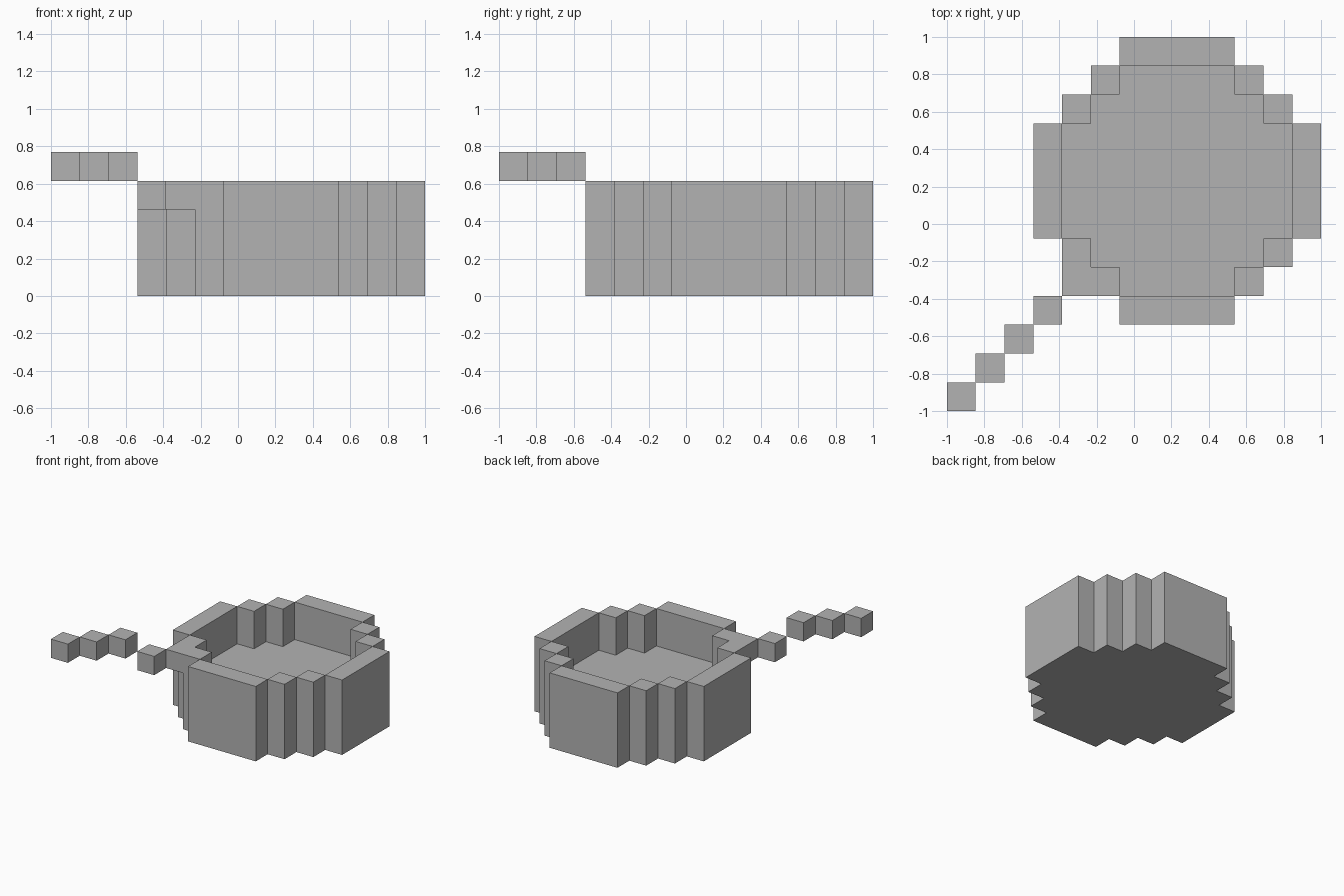
import bpy
import bmesh
from mathutils import Vector

cube = bpy.data.objects.get("Cube")
if cube:
    bpy.data.objects.remove(cube, do_unlink=True)

CELL = 2 / 13                    # edge of one block
CENTRE = Vector((8, 8, 0))       # bowl centre, counted in blocks
ORIGIN = Vector((-1, -1, 0))
HEIGHT, FLOOR = 4, 2             # rim and inner floor levels, in blocks

gray = bpy.data.materials.new("plain gray")
gray.use_nodes = True
gray.diffuse_color = (0.45, 0.45, 0.45, 1)
gray.node_tree.nodes["Principled BSDF"].inputs["Base Color"].default_value = gray.diffuse_color


def add_object(name, bm):
    bmesh.ops.remove_doubles(bm, verts=bm.verts, dist=0.001)
    mesh = bpy.data.meshes.new(name)
    bm.to_mesh(mesh)
    bm.free()
    mesh.materials.append(gray)
    bpy.context.collection.objects.link(bpy.data.objects.new(name, mesh))


def four_turns(points):
    """Yield the points turned about the bowl centre in quarter turns."""
    for _ in range(4):
        yield points
        points = [(-y, x) for x, y in points]


def face(bm, points):
    bm.faces.new([bm.verts.new(ORIGIN + (CENTRE + Vector(p)) * CELL) for p in points])


def wall(bm, outline, low, high, inward=False):
    for (ax, ay), (bx, by) in zip(outline, outline[1:] + outline[:1]):
        quad = [(ax, ay, low), (bx, by, low), (bx, by, high), (ax, ay, high)]
        face(bm, quad[::-1] if inward else quad)


# Stepped outlines, one quarter each
outer_quarter = [(5, 2), (4, 2), (4, 3), (3, 3), (3, 4), (2, 4), (2, 5)]
inner_quarter = [(4, 2), (3, 2), (3, 3), (2, 3), (2, 4)]
outer = [p for quarter in four_turns(outer_quarter) for p in quarter]
inner = [p for quarter in four_turns(inner_quarter) for p in quarter]

# Bowl: outside wall, underside, inside wall and floor
bm = bmesh.new()
wall(bm, outer, 0, HEIGHT)
wall(bm, inner, FLOOR, HEIGHT, inward=True)
face(bm, [(x, y, 0) for x, y in reversed(outer)])
face(bm, [(x, y, FLOOR) for x, y in inner])

# Rim: one straight strip and two corner blocks per quarter
for x0, y0, x1, y1 in [(4, -2, 5, 2), (3, 2, 4, 3), (2, 3, 3, 4)]:
    for strip in four_turns([(x0, y0), (x1, y0), (x1, y1), (x0, y1)]):
        face(bm, [(x, y, HEIGHT) for x, y in strip])
add_object("bowl", bm)

# Handle: blocks running diagonally outward, the outer three one step higher
for step in range(5):
    level = HEIGHT if step < 3 else HEIGHT - 1
    bm = bmesh.new()
    bmesh.ops.create_cube(bm, size=CELL)
    bmesh.ops.translate(bm, verts=bm.verts,
                        vec=ORIGIN + Vector((step + 0.5, step + 0.5, level + 0.5)) * CELL)
    add_object(f"handle_block_{step + 1}", bm)
